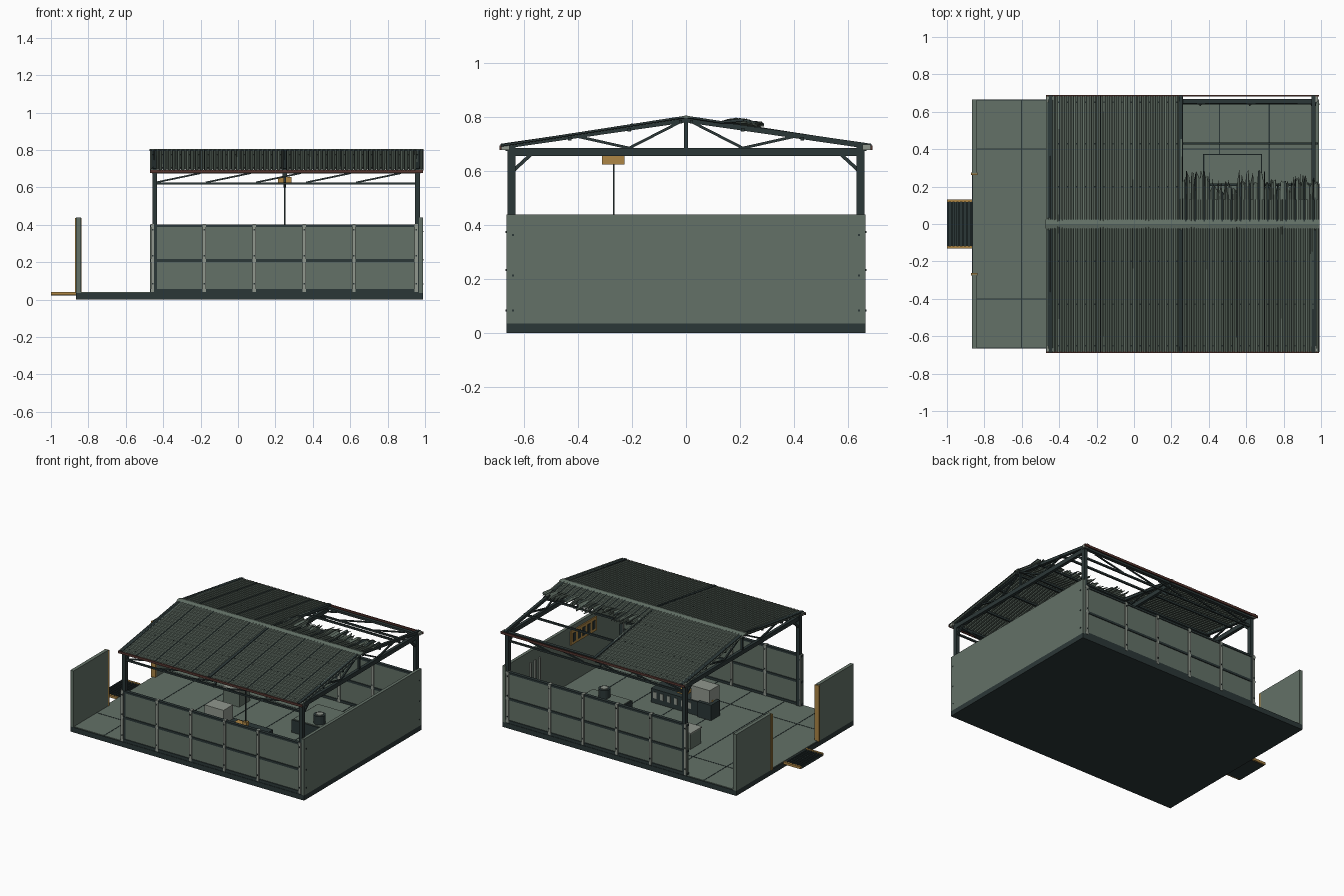
import bpy, bmesh, random
from mathutils import Vector, Matrix

random.seed(4)
cube = bpy.data.objects.get("Cube")
if cube:
    bpy.data.objects.remove(cube, do_unlink=True)


def material(name, r, g, b):
    m = bpy.data.materials.new(name)
    m.use_nodes = True
    m.diffuse_color = (r, g, b, 1)
    m.node_tree.nodes["Principled BSDF"].inputs["Base Color"].default_value = (r, g, b, 1)
    return m


PANEL = material("grey green panel", .125, .165, .135)
STEEL = material("dark steel", .024, .038, .038)
PALE = material("pale grey metal", .28, .31, .27)
OCHRE = material("ochre paint", .42, .24, .06)
RUST = material("rust brown", .09, .035, .028)


def finish(bm, name, *mats):
    mesh = bpy.data.meshes.new(name)
    bm.to_mesh(mesh)
    bm.free()
    for m in mats:
        mesh.materials.append(m)
    ob = bpy.data.objects.new(name, mesh)
    bpy.context.collection.objects.link(ob)
    return ob


def boxes(name, mat, spans):
    """One object from boxes given as x0, x1, y0, y1, z0, z1."""
    bm = bmesh.new()
    for x0, x1, y0, y1, z0, z1 in spans:
        mid = Matrix.Translation(((x0 + x1) / 2, (y0 + y1) / 2, (z0 + z1) / 2))
        bmesh.ops.create_cube(bm, size=1, matrix=mid @ Matrix.Diagonal((x1 - x0, y1 - y0, z1 - z0, 1)))
    return finish(bm, name, mat)


def beams(name, mat, runs):
    """One object from square bars given as start, end, width."""
    bm = bmesh.new()
    for a, b, w in runs:
        a, b = Vector(a), Vector(b)
        d = b - a
        turn = d.to_track_quat('Z', 'Y').to_matrix().to_4x4()
        bmesh.ops.create_cube(bm, size=1, matrix=Matrix.Translation((a + b) / 2) @ turn
                              @ Matrix.Diagonal((w, w, d.length, 1)))
    return finish(bm, name, mat)


def drum(name, mat, x, y, z, r, h):
    bm = bmesh.new()
    bmesh.ops.create_cone(bm, cap_ends=True, segments=16, radius1=r, radius2=r, depth=h,
                          matrix=Matrix.Translation((x, y, z + h / 2)))
    return finish(bm, name, mat)


SIDES = (-1, 1)
X0, X1, HALF = -.47, .99, .665
RIDGE, SLOPE, EAVE = .797, .155, .685


def roof_z(y):
    return RIDGE - SLOPE * abs(y)


# Floor slab with seams
boxes("floor_slab", STEEL, [(-.865, X1, -HALF, HALF, 0, .036)])
boxes("floor_top", PANEL, [(-.86, .985, -.66, .66, .036, .04)])
seams = [(-.605 + .265 * i, -.599 + .265 * i, -.66, .66, .04, .0415) for i in range(6)]
seams += [(-.86, .98, s * .4 - .003, s * .4 + .003, .04, .0415) for s in SIDES]
boxes("floor_seams", STEEL, seams)

# End walls and gate jambs
boxes("end_wall", PANEL, [(.968, X1, -HALF, HALF, .036, .44)])
boxes("gate_walls", PANEL, [(-.865, -.84, min(s * .27, s * HALF), max(s * .27, s * HALF), .036, .44)
                            for s in SIDES])
boxes("gate_jambs", OCHRE, [(-.872, -.838, s * .268 - .007, s * .268 + .007, .036, .437) for s in SIDES])
boxes("end_wall_bolts", STEEL, [(X1, X1 + .003, s * .64 - .004, s * .64 + .004, z, z + .007)
                                for s in SIDES for z in (.08, .21, .36)])

# Entrance grate
boxes("grate_rails", OCHRE, [(-1, -.865, s * .124 - .007, s * .124 + .007, .024, .041) for s in SIDES])
boxes("grate_bars", STEEL, [(-1 + .0205 * i, -.991 + .0205 * i, -.12, .12, .024, .039) for i in range(7)]
      + [(-1, -.865, -.12, .12, .022, .027)])

# Long side walls
rails, panels, studs, bolts = [], [], [], []
for s in SIDES:
    y = s * .65
    panels.append((X0, .97, y - .006, y + .006, .045, .395))
    for z, h in ((.045, .012), (.21, .008), (.395, .007)):
        rails.append((X0, .97, y - .012, y + .012, z - h, z + h))
    for x in (-.457, -.18, .087, .355, .62, .953):
        studs.append((x - .009, x + .009, y - .015, y + .015, .04, .405))
        bolts += [(x - .004, x + .004, y - .018, y + .018, z, z + .008) for z in (.08, .23, .37)]
boxes("side_wall_panels", PANEL, panels)
boxes("side_wall_rails", STEEL, rails)
boxes("side_wall_studs", PALE, studs)
boxes("side_wall_bolts", STEEL, bolts)

# Columns, trusses, braces
columns, frame, webs = [], [], []
for x in (-.445, .25, .96):
    frame.append((x - .011, x + .011, -.66, .66, .655, .685))
    webs.append(((x, 0, .68), (x, 0, .79), .014))
    for s in SIDES:
        webs += [((x, 0, .79), (x, s * .685, roof_z(.685)), .02),
                 ((x, s * .015, .785), (x, s * .21, .685), .01),
                 ((x, s * .21, .685), (x, s * .42, roof_z(.42)), .01),
                 ((x, s * .635, .605), (x, s * .575, .66), .013)]
        if x != .25:
            columns.append((x - .013, x + .013, s * .645 - .015, s * .645 + .015, .04, .69))
boxes("columns", STEEL, columns)
boxes("truss_chords", STEEL, frame)
beams("truss_webs", STEEL, webs)

# Long beams and purlins
long_beams = [(-.46, .975, s * .655 - .012, s * .655 + .012, .675, .69) for s in SIDES]
long_beams += [(-.445, .96, s * .645 - .006, s * .645 + .006, .614, .626) for s in SIDES]
long_beams += [(-.465, .985, s * y - .006, s * y + .006, roof_z(y) - .018, roof_z(y) - .005)
               for s in SIDES for y in (.02, .21, .43)]
boxes("long_beams", STEEL, long_beams)
beams("side_braces", STEEL, [((-.44 + .268 * i, s * .645, .626), (-.2 + .268 * i, s * .645, .676), .009)
                             for i in range(5) for s in SIDES])
boxes("eave_trim", RUST, [(X0, X1, s * .686 - .004, s * .686 + .004, .678, .694) for s in SIDES])
boxes("eave_brackets", PALE, [(x - .016, x + .016, s * .668 - .015, s * .668 + .015, .678, .698)
                              for x in (-.448, .968) for s in SIDES])


# Ribbed roof sheets, torn open over one back corner
SHEET = (X1 - X0) / 10
PITCH = SHEET / 6
torn_edge = [.25, .2, .25, .2, .23]


def roof(name, side, sheets, torn=False):
    bm = bmesh.new()
    for n in sheets:
        rows = []
        for rib in range(6):
            for t, h in ((0, 0), (.45, 0), (.6, .006), (.85, .006)):
                rows.append((X0 + n * SHEET + (rib + t) * PITCH, h))
        rows.append((X0 + (n + 1) * SHEET, 0))
        last = None
        for i, (x, h) in enumerate(rows):
            ys = [0, .3, EAVE]
            lift = 0
            if torn:
                end = torn_edge[n - 5] + random.uniform(-.045, .04)
                ys = [0, .13, end]
                lift = random.uniform(.008, .024)
            col = [bm.verts.new((x, side * y, roof_z(y) + h + (lift if k == 2 else 0)))
                   for k, y in enumerate(ys)]
            if last:
                for k in range(2):
                    f = bm.faces.new((last[k], col[k], col[k + 1], last[k + 1]))
                    # dark lap joint beside each sheet edge
                    f.material_index = 1 if i == len(rows) - 1 or (torn and i % 8 == 3) else 0
            last = col
    bmesh.ops.recalc_face_normals(bm, faces=bm.faces)
    ob = finish(bm, name, PANEL, STEEL)
    mod = ob.modifiers.new("thickness", 'SOLIDIFY')
    mod.thickness = .004
    mod.offset = 0
    return ob


roof("front_roof", -1, range(10))
roof("back_roof", 1, range(5))
roof("torn_roof", 1, range(5, 10), torn=True)
beams("roof_edge_bars", STEEL, [((x, s * .03, roof_z(.03) + .001), (x, s * .65, roof_z(.65) + .001), .014)
                                for x in (-.455, .252, .966) for s in SIDES if s < 0 or x < .25])
screws = []
for s in SIDES:
    for y in (.2, .43, .65):
        for i in range(30 if s < 0 else 15):
            x = X0 + (2 * i + .7) * PITCH
            screws.append((x - .003, x + .003, s * y - .004, s * y + .004, roof_z(y), roof_z(y) + .009))
boxes("roof_screws", STEEL, screws)

# Folded ridge cap
bm = bmesh.new()
pts = [(-.025, RIDGE + .003), (0, RIDGE + .009), (.025, RIDGE + .003), (0, RIDGE - .004)]
ends = [[bm.verts.new((x, y, z)) for y, z in pts] for x in (X0 - .002, X1 + .002)]
for i in range(4):
    j = (i + 1) % 4
    bm.faces.new((ends[0][i], ends[0][j], ends[1][j], ends[1][i]))
bm.faces.new(ends[0])
bm.faces.new(ends[1])
bmesh.ops.recalc_face_normals(bm, faces=bm.faces)
finish(bm, "ridge_cap", PANEL)

# Hoist and cable
boxes("hoist", OCHRE, [(.215, .285, -.31, -.228, .625, .655)])
beams("hoist_cable", STEEL, [((.25, -.268, .625), (.25, -.268, .22), .006)])
boxes("hoist_hook", OCHRE, [(.235, .265, -.283, -.253, .19, .22)])

# Machine with slots
boxes("machine_base", STEEL, [(-.01, .37, -.26, -.13, .04, .14)])
boxes("machine_slots", PALE, [(.05 + .055 * i, .075 + .055 * i, -.131, -.127, .075, .12) for i in range(6)])
boxes("machine_block", PALE, [(-.09, .06, -.25, -.14, .04, .24)])
boxes("machine_cap", OCHRE, [(.12, .19, -.24, -.17, .14, .16)])
boxes("control_box", STEEL, [(-.116, -.01, -.22, -.118, .04, .15)])
drum("control_knob", OCHRE, -.065, -.17, .15, .028, .012)

# Crate and bench
boxes("crate", PANEL, [(-.26, -.13, .2, .32, .04, .15)])
boxes("crate_lid", PALE, [(-.265, -.125, .195, .325, .15, .158)])
boxes("bench_rim", STEEL, [(.37, .685, .08, .375, .04, .13)])
boxes("bench_top", PANEL, [(.377, .678, .087, .368, .13, .135)])
drum("bench_drum", STEEL, .55, .14, .135, .04, .06)
drum("bench_drum_lid", PALE, .55, .14, .195, .025, .006)

# Wall panel and pipes
boxes("wall_board", OCHRE, [(.96, .968, -.36, -.07, .31, .41)])
boxes("wall_board_slots", STEEL, [(.957, .961, -.34 + .055 * i, -.31 + .055 * i, .33, .39) for i in range(5)])
boxes("wall_pipes", PALE, [(.955, .968, .28 + .05 * i, .292 + .05 * i, .12, .36) for i in range(3)])
